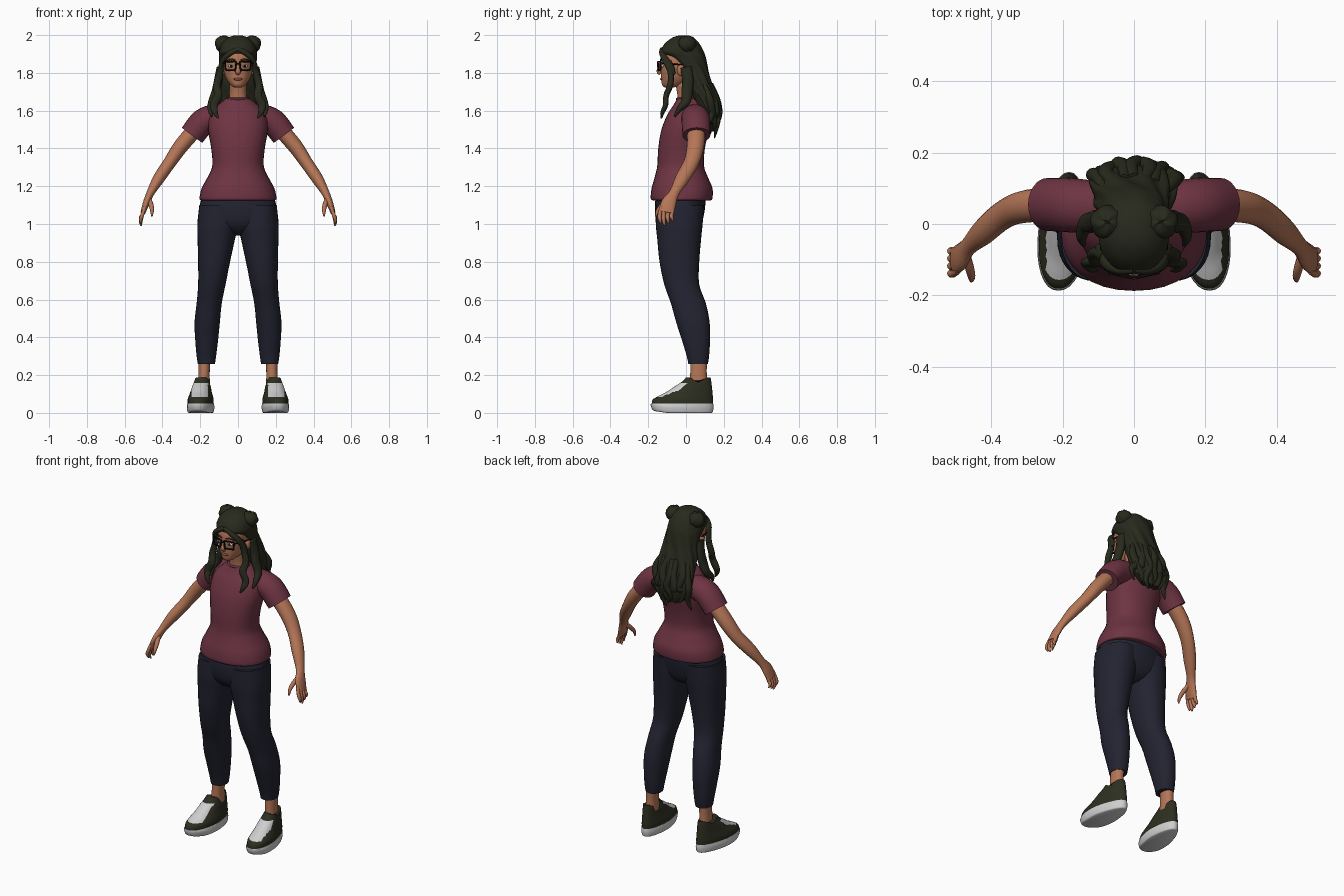
import bpy, bmesh, math
from mathutils import Vector


def material(name, col):
    m = bpy.data.materials.new(name)
    m.diffuse_color = (*col, 1)
    return m


SKIN = material("skin", (0.46, 0.18, 0.095))
SHIRT = material("maroon_cloth", (0.155, 0.034, 0.056))
PANTS = material("navy_cloth", (0.016, 0.017, 0.030))
HAIR = material("dark_hair", (0.021, 0.023, 0.012))
SHOE = material("olive_canvas", (0.027, 0.028, 0.015))
WHITE = material("off_white", (0.62, 0.62, 0.62))
BLACK = material("black", (0.004, 0.004, 0.004))
LIP = material("lip", (0.27, 0.085, 0.06))


def smooth_rows(rows, sub):
    """Catmull-Rom interpolation of rows of numbers."""
    out = []
    for i in range(len(rows) - 1):
        a, b, c, d = rows[max(i - 1, 0)], rows[i], rows[i + 1], rows[min(i + 2, len(rows) - 1)]
        for k in range(sub):
            t = k / sub
            out.append([0.5 * (2 * q + (r - p) * t + (2 * p - 5 * q + 4 * r - s) * t * t
                               + (3 * q - p - 3 * r + s) * t ** 3) for p, q, r, s in zip(a, b, c, d)])
    return out + [list(rows[-1])]


def skin_rings(name, rings, mat, mirror=False):
    """Join rings of points into a closed, smooth shaded skin."""
    bm = bmesh.new()
    vs = [[bm.verts.new(p) for p in r] for r in rings]
    n = len(rings[0])
    for a, b in zip(vs, vs[1:]):
        for i in range(n):
            bm.faces.new((a[i], a[(i + 1) % n], b[(i + 1) % n], b[i]))
    bm.faces.new(vs[0])
    bm.faces.new(vs[-1])
    bmesh.ops.recalc_face_normals(bm, faces=bm.faces)
    me = bpy.data.meshes.new(name)
    bm.to_mesh(me)
    bm.free()
    me.materials.append(mat)
    me.shade_smooth()
    me.set_sharp_from_angle(angle=math.radians(50))
    ob = bpy.data.objects.new(name, me)
    bpy.context.collection.objects.link(ob)
    if mirror:
        ob.modifiers.new("mirror", 'MIRROR')
    return ob


def power(v, p):
    return math.copysign(abs(v) ** (2 / p), v)


def stack(name, rows, mat, mirror=False, n=32, sub=4, p=2.2, warp=None):
    """Level rings, rows of (z, x0, x1, y0, y1)."""
    rings = []
    for z, x0, x1, y0, y1 in smooth_rows(rows, sub):
        ring = []
        for i in range(n):
            a = math.tau * i / n
            v = Vector(((x0 + x1) / 2 + (x1 - x0) / 2 * power(math.cos(a), p),
                        (y0 + y1) / 2 + (y1 - y0) / 2 * power(math.sin(a), p), z))
            ring.append(warp(v, a) if warp else v)
        rings.append(ring)
    return skin_rings(name, rings, mat, mirror)


def centred(rows):
    return [(z, -r, r, y0, y1) for z, r, y0, y1 in rows]


def tube(name, rows, mat, mirror=False, n=16, sub=4):
    """Rings across a path, rows of (x, y, z, width, depth)."""
    pts = smooth_rows(rows, sub)
    rings = []
    for i, r in enumerate(pts):
        t = (Vector(pts[min(i + 1, len(pts) - 1)][:3]) - Vector(pts[max(i - 1, 0)][:3])).normalized()
        u = t.cross(Vector((0, 0, 1) if abs(t.y) > 0.85 else (0, 1, 0))).normalized()
        w = t.cross(u)
        rings.append([Vector(r[:3]) + u * r[3] * math.cos(math.tau * k / n)
                      + w * r[4] * math.sin(math.tau * k / n) for k in range(n)])
    return skin_rings(name, rings, mat, mirror)


def blob(name, c, r, mat, mirror=False, bump=0):
    rows = [(c[2] + r[2] * -math.cos(t), *[c[0] + s * r[0] * math.sin(t) for s in (-1, 1)],
             *[c[1] + s * r[1] * math.sin(t) for s in (-1, 1)])
            for t in [0.02 + (math.pi - 0.04) * i / 12 for i in range(13)]]

    def lumps(v, a):
        return Vector(c) + (v - Vector(c)) * (1 + bump * math.sin(5 * a + v.z * 90))
    return stack(name, rows, mat, mirror, n=24, sub=1, p=2, warp=lumps)


# shirt body, sleeves and collar
stack("shirt_body", centred([
    (1.125, .195, -.175, .13), (1.135, .204, -.187, .14), (1.19, .192, -.182, .14), (1.25, .16, -.165, .115),
    (1.31, .136, -.152, .095), (1.40, .142, -.147, .10), (1.50, .158, -.13, .12), (1.58, .15, -.098, .125),
    (1.63, .105, -.066, .105), (1.665, .062, -.048, .062)]), SHIRT)
tube("sleeve", [(.04, .045, 1.565, .06, .06), (.115, .048, 1.565, .069, .073), (.185, .053, 1.54, .07, .076),
                (.243, .055, 1.47, .067, .074)], SHIRT, True, n=24)
tube("collar", [(.06 * math.cos(a), .007 + .054 * math.sin(a), 1.662, .007, .007)
                for a in [math.tau * i / 16 for i in range(17)]], SHIRT, n=8, sub=2)

# arms and hands
tube("arm", [(.20, .055, 1.53, .042, .048), (.30, .05, 1.415, .040, .046), (.362, .028, 1.325, .034, .041),
             (.42, -.02, 1.24, .031, .038), (.463, -.062, 1.165, .021, .027), (.486, -.092, 1.11, .018, .04),
             (.503, -.103, 1.06, .013, .038)], SKIN, True)
for i in range(4):
    y = -.135 + .021 * i
    tip = .99 + .012 * abs(i - 1)
    tube("finger_%d" % (i + 1), [(.493, y + .004, 1.09, .009, .010), (.508, y - .005, 1.045, .010, .0105),
                                 (.515, y - .003, tip + .02, .009, .009), (.511, y + .004, tip, .004, .004)],
         SKIN, True, n=10)
tube("thumb", [(.472, -.085, 1.135, .012, .014), (.46, -.125, 1.10, .013, .013),
               (.455, -.15, 1.07, .010, .010), (.456, -.16, 1.04, .004, .004)], SKIN, True, n=10)

# trousers
stack("hips", centred([(.94, .05, -.08, .02), (.965, .11, -.125, .06), (1.01, .195, -.155, .085),
                       (1.08, .206, -.165, .10), (1.15, .188, -.16, .105)]), PANTS)
stack("trouser_leg", [
    (1.10, .0, .205, -.16, .095), (1.0, -.002, .215, -.16, .088), (.92, .016, .214, -.152, .08),
    (.80, .042, .211, -.14, .07), (.68, .066, .211, -.115, .07), (.58, .086, .219, -.08, .105),
    (.48, .096, .23, -.052, .125), (.38, .106, .226, -.02, .127), (.30, .116, .219, .004, .122),
    (.26, .122, .213, .012, .116)], PANTS, True)
stack("ankle", [(.10, .145, .215, .015, .12), (.20, .15, .21, .022, .11), (.29, .145, .21, .025, .112)],
      SKIN, True, n=20)


# shoes, turned out a little and narrower at the heel
def shoe_shape(v, a):
    half = v.x * (1 - max(0, v.y + .02) * 1.5)
    lift = max(0, -.1 - v.y) * .14 if v.z < .04 else 0
    dip = -.025 * math.exp(-((v.y - .065) / .03) ** 2) if v.z > .15 else 0
    return Vector((.195 - .09 * v.y + half, v.y, v.z + lift + dip))


stack("sole", centred([(0, .062, -.165, .135), (.006, .068, -.178, .142), (.03, .072, -.187, .146),
                       (.05, .069, -.184, .144)]), WHITE, True, warp=shoe_shape)
upper = stack("shoe_upper", centred([
    (.045, .067, -.182, .142), (.07, .068, -.176, .143), (.088, .064, -.148, .142), (.11, .058, -.105, .14),
    (.14, .052, -.06, .137), (.165, .047, -.022, .134), (.188, .042, .0, .13)]),
    SHOE, True, n=48, warp=shoe_shape)
upper.data.materials.append(WHITE)
for f in upper.data.polygons:
    mid = f.center
    if f.normal.y < -.15 and .082 < mid.z < .158 and abs(mid.x - .202) < .044 and mid.y < .02:
        f.material_index = 1

# neck and head
stack("neck", centred([(1.62, .06, -.045, .06), (1.68, .045, -.045, .045), (1.76, .045, -.06, .045)]), SKIN)
stack("head", centred([
    (1.722, .018, -.112, -.07), (1.735, .038, -.126, -.02), (1.765, .06, -.131, .03), (1.80, .074, -.133, .06),
    (1.85, .082, -.137, .08), (1.90, .08, -.131, .08), (1.95, .06, -.10, .06), (1.97, .03, -.06, .03)]), SKIN)
tube("nose", [(0, -.131, 1.855, .008, .008), (0, -.138, 1.83, .010, .010), (0, -.144, 1.808, .015, .012),
              (0, -.135, 1.794, .010, .008)], SKIN)
blob("ear", (.086, -.028, 1.815), (.016, .02, .032), SKIN, True)
blob("lips", (0, -.129, 1.767), (.024, .008, .007), LIP)
blob("eye", (.036, -.126, 1.836), (.016, .008, .008), WHITE, True)
blob("iris", (.036, -.131, 1.836), (.007, .005, .007), BLACK, True)
tube("eyebrow", [(.014, -.135, 1.866, .004, .004), (.038, -.131, 1.872, .005, .004),
                 (.062, -.118, 1.864, .002, .002)], HAIR, True, n=8)

# glasses
corners = [(.009, -.149, 1.858), (.069, -.136, 1.86), (.066, -.135, 1.815), (.014, -.147, 1.813)]
for i in range(4):
    tube("lens_rim_%d" % (i + 1), [(*corners[i], .0045, .0045), (*corners[(i + 1) % 4], .0045, .0045)],
         BLACK, True, n=8, sub=1)
tube("glasses_bridge", [(-.012, -.149, 1.848, .004, .004), (.012, -.149, 1.848, .004, .004)], BLACK, n=8)
tube("glasses_arm", [(.069, -.136, 1.853, .004, .004), (.088, -.10, 1.85, .004, .004),
                     (.092, -.02, 1.842, .004, .004)], BLACK, True, n=8)


# hair, with wavy locks in the surface
def locks(v, a):
    k = .05 * math.sin(9 * a + v.z * 30) * min(1, max(.15, (1.93 - v.z) * 5))
    return Vector((v.x * (1 + k), v.y + (.12 * k if v.y > .05 else 0), v.z))


stack("hair_main", centred([
    (1.998, .02, -.035, .015), (1.988, .05, -.07, .04), (1.96, .083, -.108, .068), (1.925, .097, -.132, .088),
    (1.905, .10, -.134, .097), (1.885, .10, -.10, .103), (1.85, .099, -.062, .11), (1.80, .10, -.012, .12),
    (1.74, .112, .005, .137), (1.66, .12, .04, .163), (1.59, .118, .07, .178), (1.53, .095, .095, .172),
    (1.49, .06, .115, .158)]), HAIR, n=64, warp=locks)
blob("hair_bun", (.075, .005, 1.952), (.047, .047, .044), HAIR, True, bump=.06)
tube("hair_fringe", [(.0, -.125, 1.925, .012, .014), (.04, -.128, 1.905, .014, .014),
                     (.074, -.112, 1.875, .014, .018), (.092, -.085, 1.83, .012, .022),
                     (.10, -.07, 1.79, .010, .016)], HAIR, True)
tube("hair_front_lock", [(.085, -.095, 1.86, .012, .018), (.098, -.08, 1.79, .018, .016),
                         (.112, -.085, 1.73, .02, .016), (.105, -.105, 1.68, .022, .015),
                         (.128, -.108, 1.63, .022, .014), (.12, -.125, 1.59, .014, .011),
                         (.104, -.13, 1.56, .004, .004)], HAIR, True)
tube("hair_side_lock", [(.098, -.0, 1.83, .015, .03), (.105, .01, 1.76, .022, .03), (.118, .005, 1.70, .022, .03),
                        (.135, .0, 1.65, .022, .025), (.147, -.035, 1.61, .015, .016),
                        (.14, -.06, 1.57, .005, .006)], HAIR, True)
# loose wavy ends down the back
for i in range(7):
    x = -.105 + .035 * i
    s = (-1) ** i
    end = 1.455 + .022 * (i * 3 % 4)
    y = .165 - 3.2 * x * x
    tube("hair_end_%d" % (i + 1), [
        (x * .8, y - .035, 1.74, .016, .014), (x + .01 * s, y - .004, 1.66, .022, .02),
        (x - .008 * s, y + .008, 1.59, .022, .02), (x * 1.08 + .012 * s, y, end + .06, .017, .014),
        (x * 1.05 - .012 * s, y - .01, end, .003, .003)], HAIR, n=12)
